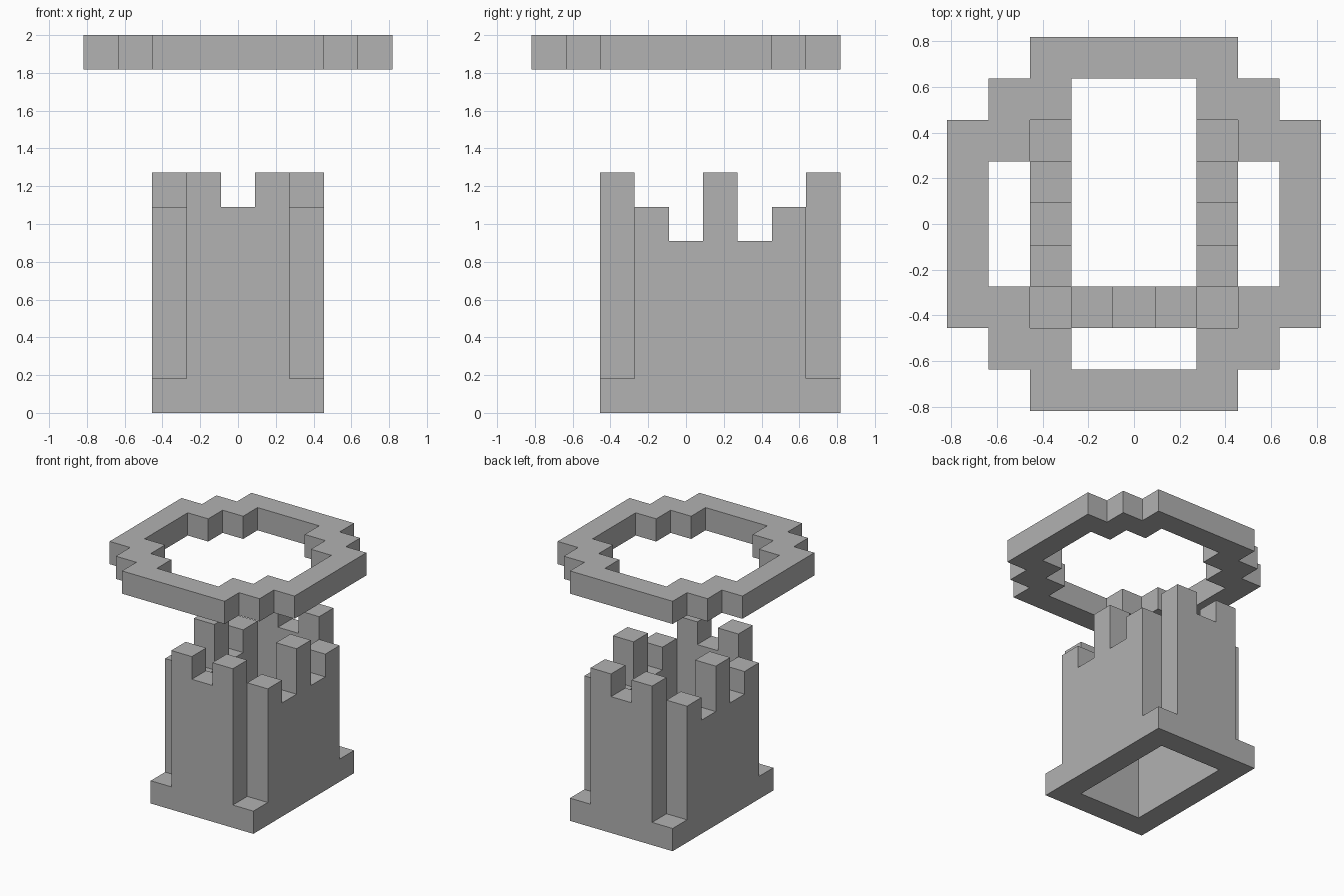
import bpy
import bmesh
from mathutils import Vector

UNIT = 2 / 11  # edge length of one block

if "Cube" in bpy.data.objects:
    bpy.data.objects.remove(bpy.data.objects["Cube"], do_unlink=True)

grey = bpy.data.materials.new("stone grey")
grey.use_nodes = True
grey.diffuse_color = (0.445, 0.445, 0.445, 1)
grey.node_tree.nodes["Principled BSDF"].inputs["Base Color"].default_value = grey.diffuse_color


def build_blocks(name, cells):
    """Outer skin of a set of blocks; x and y are block centres, z is the block's floor."""
    bm = bmesh.new()
    for cell in cells:
        centre = Vector(cell) + Vector((0, 0, 0.5))
        for axis in range(3):
            for sign in (-1, 1):
                normal, u, v = Vector(), Vector(), Vector()
                normal[axis] = sign
                u[(axis + 1) % 3] = 0.5
                v[(axis + 2) % 3] = 0.5 * sign
                neighbour = tuple(int(c + n) for c, n in zip(cell, normal))
                if neighbour in cells:
                    continue
                mid = centre + normal / 2
                corners = (mid - u - v, mid + u - v, mid + u + v, mid - u + v)
                bm.faces.new([bm.verts.new(p * UNIT) for p in corners])
    bmesh.ops.remove_doubles(bm, verts=bm.verts, dist=0.001)
    mesh = bpy.data.meshes.new(name)
    bm.to_mesh(mesh)
    bm.free()
    mesh.materials.append(grey)
    obj = bpy.data.objects.new(name, mesh)
    bpy.context.collection.objects.link(obj)
    return obj


# Tower: rectangular footing, open inside
tower = {(x, y, 0) for x in range(-2, 3) for y in range(-2, 5)
         if abs(x) == 2 or y in (-2, 4)}

# Battlemented end walls and side walls, leaving the corners notched
for x, height in zip(range(-1, 2), (7, 6, 7)):
    tower |= {(x, y, z) for y in (-2, 4) for z in range(height)}
for y, height in zip(range(-1, 4), (6, 5, 7, 5, 6)):
    tower |= {(x, y, z) for x in (-2, 2) for z in range(height)}
build_blocks("tower", tower)

# Floating stepped ring: one quarter mirrored four ways
quarter = [(0, 4), (1, 4), (2, 4), (2, 3), (3, 3), (3, 2), (4, 2), (4, 1), (4, 0)]
ring = {(x * sx, y * sy, 10) for x, y in quarter for sx in (-1, 1) for sy in (-1, 1)}
build_blocks("floating_ring", ring)
